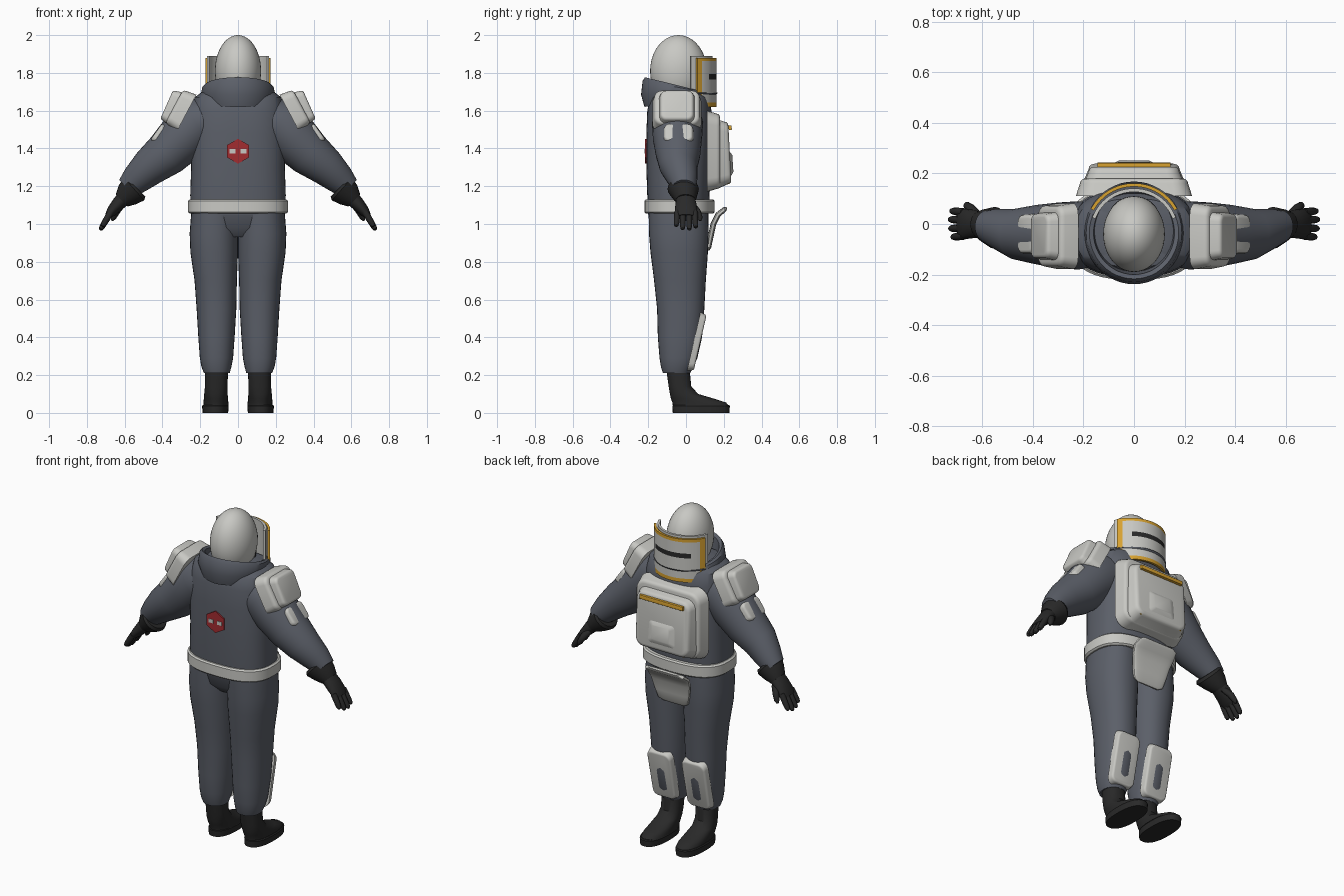
import bpy, bmesh
from math import sin, cos, pi, radians, copysign
from mathutils import Vector, Matrix, Euler

if "Cube" in bpy.data.objects:
    bpy.data.objects.remove(bpy.data.objects["Cube"])


def material(name, r, g, b):
    m = bpy.data.materials.new(name)
    m.use_nodes = True
    m.diffuse_color = (r, g, b, 1)
    bsdf = m.node_tree.nodes["Principled BSDF"]
    bsdf.inputs["Base Color"].default_value = (r, g, b, 1)
    bsdf.inputs["Roughness"].default_value = 0.7
    return m


SUIT = material("suit_grey", 0.105, 0.115, 0.14)
PLATE = material("plate_white", 0.58, 0.58, 0.55)
BLACK = material("glove_black", 0.022, 0.022, 0.022)
AMBER = material("trim_amber", 0.68, 0.36, 0.03)
RED = material("patch_red", 0.36, 0.025, 0.03)
X, Y = Vector((1, 0, 0)), Vector((0, 1, 0))
parts = []


def finish(name, bm, mats, both=False):
    """Turn a bmesh into an object, with a mirrored twin if both is set."""
    bmesh.ops.recalc_face_normals(bm, faces=bm.faces)
    for side in ("left_", "right_") if both else ("",):
        if side == "right_":
            bmesh.ops.scale(bm, vec=(-1, 1, 1), verts=bm.verts)
            bmesh.ops.reverse_faces(bm, faces=bm.faces)
        me = bpy.data.meshes.new(side + name)
        bm.to_mesh(me)
        for m in mats:
            me.materials.append(m)
        ob = bpy.data.objects.new(side + name, me)
        bpy.context.collection.objects.link(ob)
        parts.append(ob)
    bm.free()


def loft(name, rings, mat, both=False, side=Y, n=32, power=2.0):
    """Skin through rings of (x, y, z, radius across, radius along side)."""
    bm = bmesh.new()
    centres = [Vector(r[:3]) for r in rings]
    rows = []
    for i, (c, r) in enumerate(zip(centres, rings)):
        t = centres[min(i + 1, len(rings) - 1)] - centres[max(i - 1, 0)]
        if len(r) > 5:
            t = Vector(r[5])
        u = side.cross(t).normalized()
        row = []
        for k in range(n):
            a = 2 * pi * k / n
            p = [copysign(abs(f) ** (2 / power), f) for f in (cos(a), sin(a))]
            row.append(bm.verts.new(c + u * r[3] * p[0] + side * r[4] * p[1]))
        rows.append(row)
    for a, b in zip(rows, rows[1:]):
        for k in range(n):
            bm.faces.new((a[k], a[(k + 1) % n], b[(k + 1) % n], b[k]))
    bm.faces.new(rows[0])
    bm.faces.new(rows[-1])
    finish(name, bm, [mat], both)


def stack(name, rings, mat, **kw):
    """Upright loft through (z, x, y, rx, ry)."""
    loft(name, [(x, y, z, rx, ry, (0, 0, 1)) for z, x, y, rx, ry in rings], mat, **kw)


def slab(name, size, loc, rot, mat, corner, edge, taper=1.0, both=False):
    """Plate with rounded corners and a softened, tapered outer face (+z)."""
    bm = bmesh.new()
    bmesh.ops.create_cube(bm, size=1)
    bmesh.ops.scale(bm, vec=size, verts=bm.verts)
    up = [e for e in bm.edges if abs(e.verts[0].co.z - e.verts[1].co.z) > 1e-6]
    if corner:
        bmesh.ops.bevel(bm, geom=up, offset=corner, segments=5, profile=0.5, affect='EDGES')
    for v in bm.verts:
        if v.co.z > 0:
            v.co.x *= taper
            v.co.y *= taper
    if edge:
        top = [e for e in bm.edges if all(v.co.z > 0 for v in e.verts)]
        bmesh.ops.bevel(bm, geom=top, offset=edge, segments=3, profile=0.5, affect='EDGES')
    turn = Euler([radians(a) for a in rot]).to_matrix().to_4x4()
    bm.transform(Matrix.Translation(loc) @ turn)
    finish(name, bm, [mat], both)


def band(name, radius, thick, angles, levels, mats, rule):
    """Curved shield around the head, coloured per cell by the rule."""
    bm = bmesh.new()

    def point(r, a, z):
        return bm.verts.new((r * sin(radians(a)), r * cos(radians(a)) - 0.035, z))
    skins = [[[point(r, a, z) for a in angles] for z in levels] for r in (radius, radius - thick)]
    for g in skins:
        for j in range(len(levels) - 1):
            for i in range(len(angles) - 1):
                f = bm.faces.new((g[j][i], g[j][i + 1], g[j + 1][i + 1], g[j + 1][i]))
                if g is skins[0]:
                    f.material_index = rule((angles[i] + angles[i + 1]) / 2, (levels[j] + levels[j + 1]) / 2)
    rims = []
    for g in skins:
        rims.append(g[0] + [r[-1] for r in g[1:]] + g[-1][-2::-1] + [r[0] for r in g[-2:0:-1]])
    n = len(rims[0])
    for k in range(n):
        f = bm.faces.new((rims[0][k], rims[0][(k + 1) % n], rims[1][(k + 1) % n], rims[1][k]))
        f.material_index = rule(90, 0)
    finish(name, bm, mats)


# Suit body
stack("torso", [(1.05, 0, -.04, .245, .16), (1.15, 0, -.04, .253, .165), (1.3, 0, -.04, .248, .17),
                (1.48, 0, -.035, .252, .175), (1.6, 0, -.035, .245, .17), (1.67, 0, -.035, .23, .155),
                (1.70, 0, -.035, .19, .135), (1.71, 0, -.035, .1, .1)], SUIT, n=48, power=2.6)
stack("pelvis", [(.93, 0, -.035, .15, .10), (.98, 0, -.04, .22, .14), (1.08, 0, -.04, .245, .16)], SUIT, power=2.5)
stack("trouser_leg", [(.21, .112, -.05, .068, .072), (.24, .114, -.047, .078, .085), (.29, .114, -.04, .088, .1),
                      (.4, .114, -.032, .096, .117), (.55, .114, -.028, .105, .125), (.7, .118, -.032, .112, .137),
                      (.85, .126, -.036, .126, .152), (.95, .128, -.038, .128, .158),
                      (1.08, .124, -.04, .122, .158)], SUIT, both=True, power=2.2)
loft("sleeve", [(.12, -.04, 1.56, .12, .12), (.22, -.045, 1.53, .142, .135), (.3, -.045, 1.45, .134, .13),
                (.38, -.042, 1.37, .12, .118), (.47, -.04, 1.3, .1, .1), (.54, -.02, 1.235, .08, .08),
                (.585, -.01, 1.19, .062, .062)], SUIT, both=True)

# Standing collar, highest at the nape
bm = bmesh.new()
N = 48
rows = []
for k in range(N):
    a = 2 * pi * k / N
    back = -sin(a)
    profile = ((.185, 1.645 - .025 * back), (.203, 1.69 - .005 * back), (.195, 1.722 + .035 * back),
               (.182, 1.732 + .045 * back), (.165, 1.725 + .04 * back), (.15, 1.65))
    rows.append([bm.verts.new((r * .97 * cos(a), r * sin(a) - .035, z)) for r, z in profile])
for k in range(N):
    a, b = rows[k], rows[(k + 1) % N]
    for j in range(6):
        bm.faces.new((a[j], b[j], b[(j + 1) % 6], a[(j + 1) % 6]))
finish("collar", bm, [SUIT])

# Belt
stack("belt", [(1.055, 0, -.035, .255, .178), (1.063, 0, -.035, .265, .186), (1.122, 0, -.035, .265, .186),
               (1.13, 0, -.035, .255, .178)], PLATE, n=48, power=2.6)

# Helmet dome and face shield
bm = bmesh.new()
bmesh.ops.create_uvsphere(bm, u_segments=40, v_segments=24, radius=1)
bmesh.ops.scale(bm, vec=(.122, .15, .19), verts=bm.verts)
bmesh.ops.translate(bm, vec=(0, -.04, 1.81), verts=bm.verts)
finish("helmet", bm, [PLATE])
stack("face_lining", [(1.66, 0, .02, .09, .07), (1.82, 0, .025, .1, .085), (1.87, 0, .01, .08, .07)], BLACK)
band("shield_bracket", .176, .014, range(-70, 71, 5), [1.68, 1.89], [PLATE], lambda a, z: 0)


def shield_colour(a, z):
    if abs(a) > 52 or z > 1.86 or z < 1.645:
        return 1
    return 2 if abs(a) < 37 and 1.765 < z < 1.795 else 0


shield_angles = [-61, -52, -45] + list(range(-37, 38, 2)) + [45, 52, 61]
band("face_shield", .196, .013, shield_angles, [1.62, 1.642, 1.766, 1.794, 1.862, 1.88],
     [PLATE, AMBER, BLACK], shield_colour)

# Chest armour with trim bars and a raised boss
slab("chest_base", (.46, .43, .07), (0, .145, 1.385), (-90, 0, 0), PLATE, .07, .02, .93)
slab("chest_panel", (.40, .37, .07), (0, .197, 1.375), (-87, 0, 0), PLATE, .06, .022, .9)
slab("chest_boss", (.2, .15, .02), (0, .238, 1.32), (-86, 0, 0), PLATE, .02, 0, .6)
slab("upper_trim", (.29, .024, .016), (0, .234, 1.51), (-87, 0, 0), AMBER, 0, .003)
slab("lower_trim", (.29, .024, .016), (0, .222, 1.225), (-87, 0, 0), AMBER, 0, .003)

# Curved groin guard below the belt
loft("groin_guard", [(0, .215, 1.088, .005, .1), (0, .205, 1.078, .013, .13), (0, .17, 1.05, .015, .14),
                     (0, .145, 1.0, .015, .13), (0, .13, .93, .015, .115), (0, .12, .875, .013, .1),
                     (0, .118, .86, .005, .07)], PLATE, side=X, power=4)

# Shoulder, arm and shin plates
slab("shoulder_plate", (.22, .26, .075), (.305, -.048, 1.605), (0, 62, 0), PLATE, .045, .02, .93, both=True)
slab("shoulder_cap", (.185, .19, .05), (.355, -.048, 1.622), (0, 66, 0), PLATE, .035, .016, .93, both=True)
slab("upper_arm_plate", (.12, .165, .05), (.412, -.04, 1.475), (0, 54, 0), PLATE, .03, .014, .92, both=True)
slab("shin_plate", (.165, .32, .035), (.115, .058, .375), (-103, 0, 0), PLATE, .04, .012, .95, both=True)

# Boots
stack("boot", [(.04, .117, .078, .067, .148), (.055, .117, .07, .066, .142), (.075, .117, .035, .064, .115),
               (.1, .117, -.01, .062, .075), (.14, .115, -.032, .06, .06), (.25, .113, -.045, .06, .062)],
      BLACK, both=True, power=2.3)
stack("boot_sole", [(0, .12, .08, .068, .15), (.036, .12, .08, .07, .152), (.042, .12, .08, .066, .148)],
      BLACK, both=True, power=2.4)

# Gloves: cuff, palm, fingers and thumb
loft("glove_cuff", [(.54, -.015, 1.195, .07, .075), (.55, -.015, 1.185, .08, .083), (.585, -.008, 1.155, .068, .068),
                    (.615, -.002, 1.125, .045, .052)], BLACK, both=True, n=20)
loft("palm", [(.595, -.003, 1.145, .042, .048), (.635, 0, 1.105, .036, .056), (.67, 0, 1.065, .028, .06),
              (.69, 0, 1.04, .016, .055)], BLACK, both=True, n=20)
for i, (y, reach) in enumerate([(-.046, .8), (-.016, .97), (.016, 1.0), (.046, .88)]):
    path = [(0, .017), (.4, .017), (.8, .015), (.95, .011), (1.0, .004)]
    loft("finger_%d" % (i + 1), [(.672 + .058 * t * reach, y * (1 + .12 * t), 1.065 - .098 * t * reach, r, r * .95)
                                for t, r in path], BLACK, both=True, n=12)
loft("thumb", [(.615, .03, 1.105, .02, .02), (.642, .058, 1.07, .02, .02), (.66, .072, 1.035, .016, .016),
               (.667, .075, 1.017, .006, .006)], BLACK, both=True, n=12)

# Hexagonal patch on the back
bm = bmesh.new()
bmesh.ops.create_cone(bm, cap_ends=True, segments=6, radius1=.066, radius2=.066, depth=.009)
bm.transform(Matrix.Translation((0, -.213, 1.385)) @ Matrix.Rotation(pi / 2, 4, 'X'))
finish("back_patch", bm, [RED])
slab("patch_mark", (.032, .022, .006), (.028, -.217, 1.385), (90, 0, 0), PLATE, 0, 0, both=True)

# Smooth shading that keeps hard edges
bpy.ops.object.select_all(action='DESELECT')
for ob in parts:
    ob.select_set(True)
bpy.context.view_layer.objects.active = parts[0]
bpy.ops.object.shade_smooth_by_angle(angle=radians(35))
